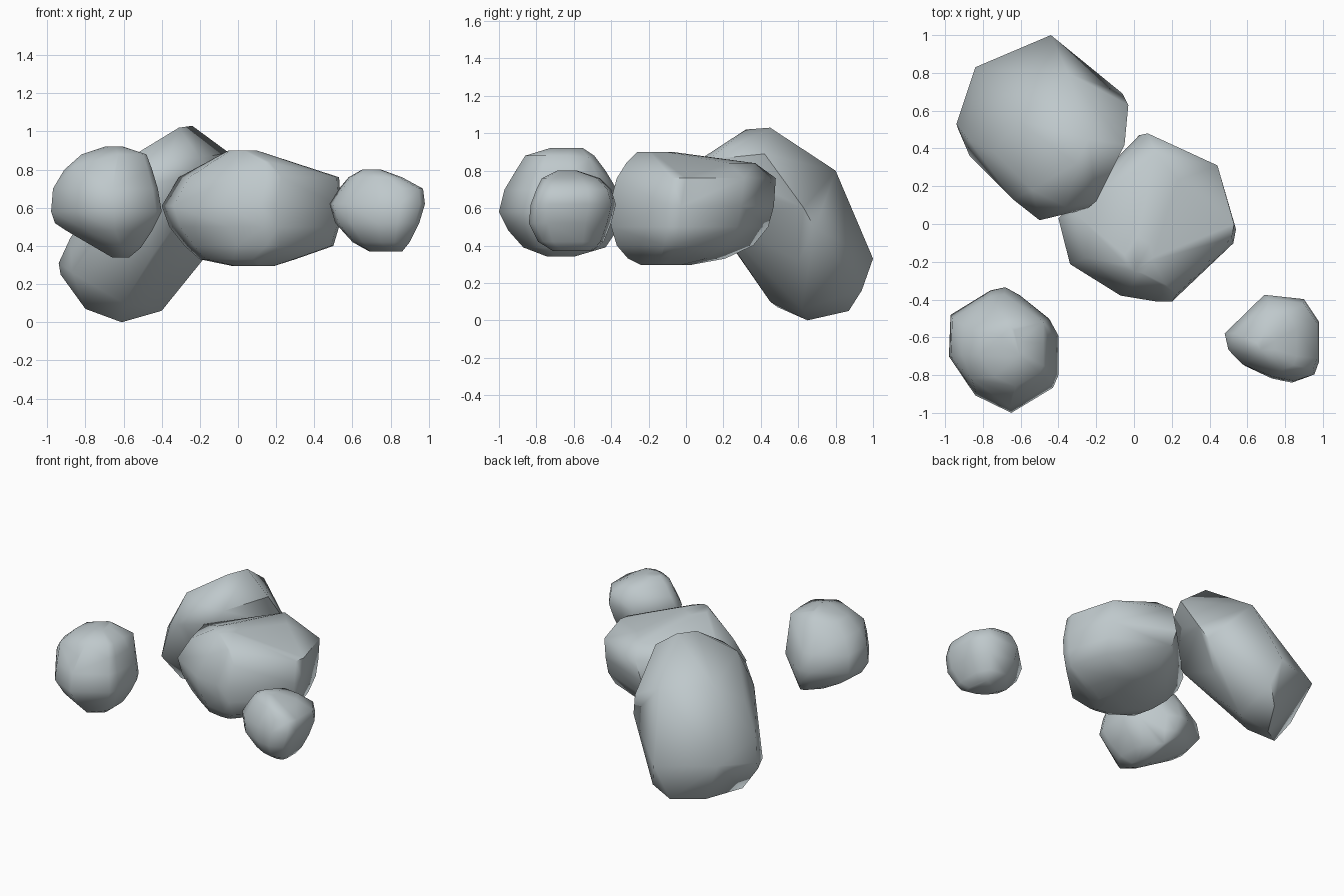
import bpy
import bmesh

# One grey stone colour for everything
stone = bpy.data.materials.new("stone grey")
stone.diffuse_color = (0.52, 0.58, 0.60, 1.0)


def stack(outline, levels):
    """Corner points of a plan outline (in -1..1) fitted into boxes (z, x0, x1, y0, y1)."""
    return [((x0 + x1 + u * (x1 - x0)) / 2, (y0 + y1 + v * (y1 - y0)) / 2, z)
            for z, x0, x1, y0, y1 in levels for u, v in outline]


def rock(name, points):
    """Wrap a convex stone around its corner points."""
    bm = bmesh.new()
    for p in points:
        bm.verts.new(p)
    bmesh.ops.convex_hull(bm, input=bm.verts[:])
    bmesh.ops.delete(bm, geom=[v for v in bm.verts if not v.link_faces], context='VERTS')
    bmesh.ops.recalc_face_normals(bm, faces=bm.faces[:])
    mesh = bpy.data.meshes.new(name)
    bm.to_mesh(mesh)
    bm.free()
    mesh.materials.append(stone)
    ob = bpy.data.objects.new(name, mesh)
    bpy.context.collection.objects.link(ob)
    bpy.ops.object.select_all(action='DESELECT')
    ob.select_set(True)
    bpy.context.view_layer.objects.active = ob
    bpy.ops.object.shade_smooth_by_angle(angle=1.1)


# Tall leaning boulder at the back left: foot, waist and head corners
foot = [(-.61, .65, 0), (-.80, .49, .07), (-.48, .87, .05), (-.40, .62, .06),
        (-.60, .45, .10), (-.39, .94, .16), (-.87, .36, .26), (-.93, .50, .25),
        (-.94, .53, .31), (-.44, 1.0, .33), (-.84, .83, .37)]
waist = [(-.45, .28, .35), (-.19, .60, .32), (-.06, .69, .49), (-.03, .63, .60),
         (-.30, .15, .55), (-.88, .45, .44), (-.64, .13, .64), (-.74, .38, .65)]
head = [(-.50, .02, .72), (-.25, .08, .76), (-.20, .12, .86), (-.36, .09, .87),
        (-.05, .42, .89), (-.54, .18, .88), (-.62, .55, .78), (-.35, .80, .80),
        (-.31, .32, 1.02), (-.24, .45, 1.03)]
rock("leaning_boulder", foot + waist + head)

# Wide boulder in the middle
rock("middle_boulder", stack(
    [(-.09, 1), (.79, .6), (1, -.13), (.97, -.3), (.28, -1),
     (.1, -1), (-.3, -.93), (-.87, -.55), (-1, 0)],
    [(0.295, -.03, .19, -.24, .02),
     (0.33, -.20, .30, -.31, .21),
     (0.40, -.28, .50, -.37, .36),
     (0.50, -.36, .53, -.40, .44),
     (0.61, -.40, .54, -.41, .47),
     (0.76, -.31, .53, -.37, .48),
     (0.84, .00, .26, -.32, .37),
     (0.90, -.05, .10, -.26, -.07)]))

# Round stone at the front left, with a few extra knobbly corners
rock("left_stone", stack(
    [(.03, 1), (.3, .87), (.83, .5), (1, .23), (1, -.4), (.9, -.6),
     (.14, -1), (-.52, -.72), (-1, -.1), (-.97, .56), (-.24, .95)],
    [(0.34, -.66, -.57, -.74, -.60),
     (0.39, -.74, -.51, -.87, -.43),
     (0.48, -.90, -.45, -.95, -.37),
     (0.58, -.98, -.40, -1.0, -.335),
     (0.70, -.97, -.42, -.97, -.37),
     (0.80, -.91, -.45, -.91, -.43),
     (0.88, -.82, -.48, -.86, -.49),
     (0.92, -.70, -.60, -.73, -.55)])
    + [(-.48, -.52, .87), (-.86, -.82, .82), (-.96, -.65, .52)])

# Small stone at the front right
rock("right_stone", stack(
    [(-.16, 1), (.68, .9), (1, .37), (1, -.55), (.9, -.85),
     (.48, -1), (0, -.9), (-.64, -.6), (-.92, -.28), (-1, .1)],
    [(0.37, .69, .86, -.71, -.50),
     (0.42, .60, .90, -.79, -.44),
     (0.52, .51, .95, -.84, -.40),
     (0.62, .48, .98, -.83, -.375),
     (0.70, .53, .97, -.80, -.40),
     (0.76, .58, .86, -.77, -.46),
     (0.80, .65, .75, -.69, -.58)]))
